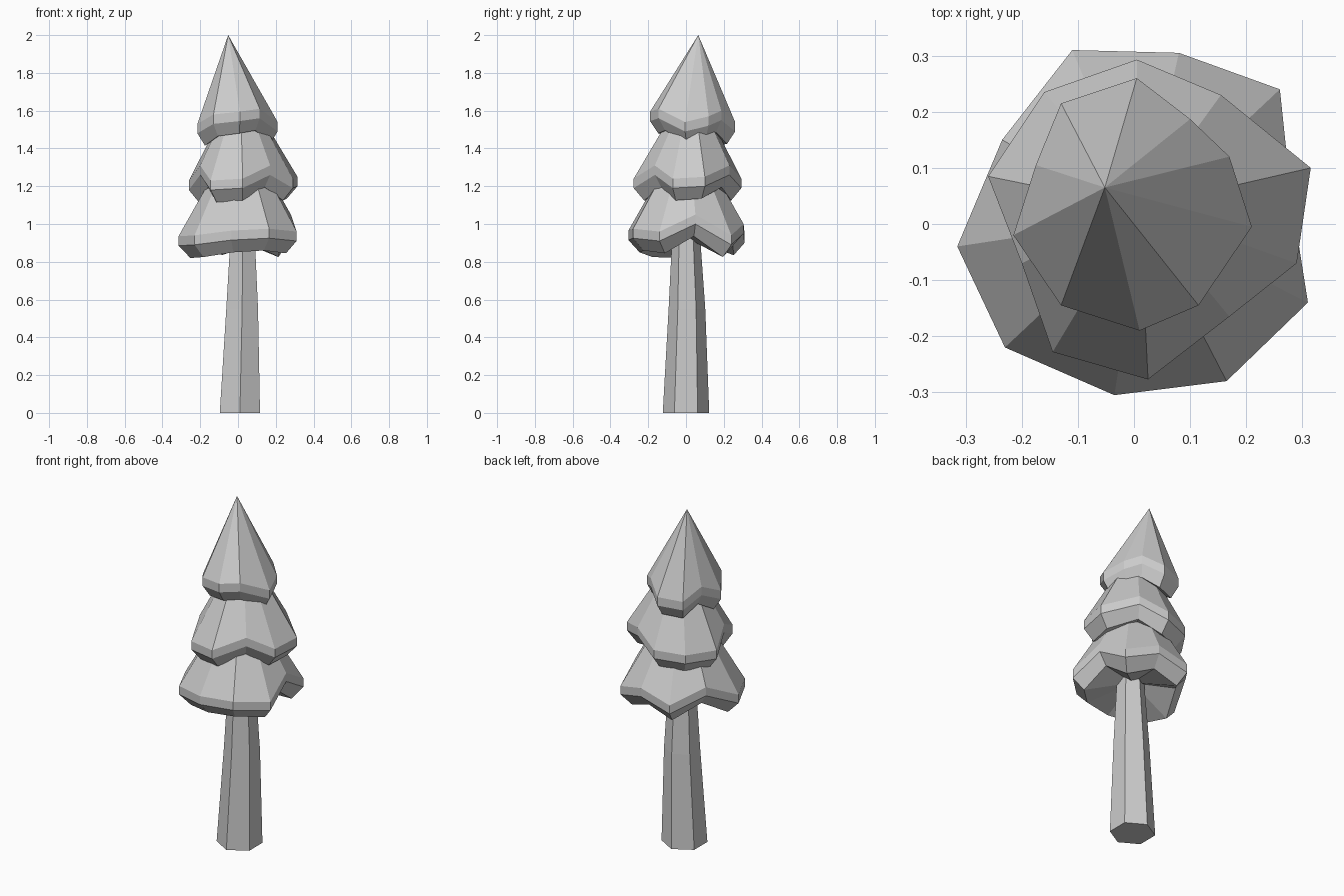
import bpy
import math
from mathutils import Vector

default_cube = bpy.data.objects.get("Cube")
if default_cube:
    bpy.data.objects.remove(default_cube, do_unlink=True)

# One plain grey covers the whole tree
grey = bpy.data.materials.new("plain grey")
grey.use_nodes = True
grey.diffuse_color = (0.6, 0.6, 0.6, 1)
grey.node_tree.nodes["Principled BSDF"].inputs["Base Color"].default_value = grey.diffuse_color


def loft(name, rings):
    """Skin a stack of closed rings, bottom first; a one-point ring becomes a tip."""
    verts, faces, starts = [], [], []
    for ring in rings:
        starts.append(len(verts))
        verts.extend(ring)
    for k in range(len(rings) - 1):
        low, high = rings[k], rings[k + 1]
        a, b = starts[k], starts[k + 1]
        count = max(len(low), len(high))
        for i in range(count):
            j = (i + 1) % count
            if len(low) == 1:
                faces.append((a, b + j, b + i))
            elif len(high) == 1:
                faces.append((a + i, a + j, b))
            else:
                faces.append((a + i, a + j, b + j, b + i))
    # Flat caps close any open ends
    if len(rings[0]) > 1:
        faces.append(tuple(reversed(range(len(rings[0])))))
    if len(rings[-1]) > 1:
        faces.append(tuple(starts[-1] + i for i in range(len(rings[-1]))))
    mesh = bpy.data.meshes.new(name)
    mesh.from_pydata(verts, [], faces)
    mesh.materials.append(grey)
    mesh.update()
    obj = bpy.data.objects.new(name, mesh)
    bpy.context.collection.objects.link(obj)
    return obj


def foliage_tier(name, rim, tip, rim_height=0.05, skirt_height=0.115, tuck=0.81):
    """Pointed cone with a wavy rim band and a bottom edge tucked inwards."""
    upper = [Vector(p) for p in rim]
    centre = sum(upper, Vector()) / len(upper)
    lower = [p - Vector((0, 0, rim_height)) for p in upper]
    bottom = []
    for p in upper:
        x, y, _ = centre + (p - centre) * tuck
        bottom.append(Vector((x, y, p.z - skirt_height)))
    underside = [centre - Vector((0, 0, rim_height))]
    return loft(name, [underside, bottom, lower, upper, [Vector(tip)]])


def hexagon(x, y, z, radius):
    ring = []
    for i in range(6):
        angle = math.radians(30 + 60 * i)
        ring.append(Vector((x + radius * math.cos(angle), y + radius * math.sin(angle), z)))
    return ring


# Six-sided trunk, gently leaning and tapering
loft("trunk", [
    hexagon(0.01, 0, 0, 0.123),
    hexagon(0.022, 0.005, 0.55, 0.097),
    hexagon(0.025, 0, 1, 0.07),
])

# Foliage rims, counter-clockwise; raised points form the scallops
foliage_tier("bottom_foliage", [
    (.31, -.14, .96), (.28, .05, 1.05), (.26, .24, .94), (.08, .305, 1),
    (-.11, .31, .95), (-.235, .15, 1.03), (-.315, -.04, .935),
    (-.23, -.22, .94), (-.035, -.305, .965), (.165, -.28, .975),
], tip=(.015, .01, 1.52))

foliage_tier("middle_foliage", [
    (.29, -.07, 1.24), (.315, .1, 1.25), (.155, .23, 1.31), (.005, .293, 1.24),
    (-.16, .235, 1.23), (-.26, .085, 1.23), (-.2, -.07, 1.31),
    (-.145, -.228, 1.23), (.025, -.277, 1.24), (.17, -.165, 1.31),
], tip=(.01, .03, 1.76))

foliage_tier("top_foliage", [
    (.21, -.005, 1.54), (.17, .12, 1.57), (.1, .187, 1.6), (.005, .26, 1.54),
    (-.13, .215, 1.53), (-.175, .105, 1.59), (-.215, -.02, 1.53),
    (-.13, -.145, 1.58), (.01, -.19, 1.595), (.115, -.145, 1.61),
], tip=(-.052, .065, 2))
